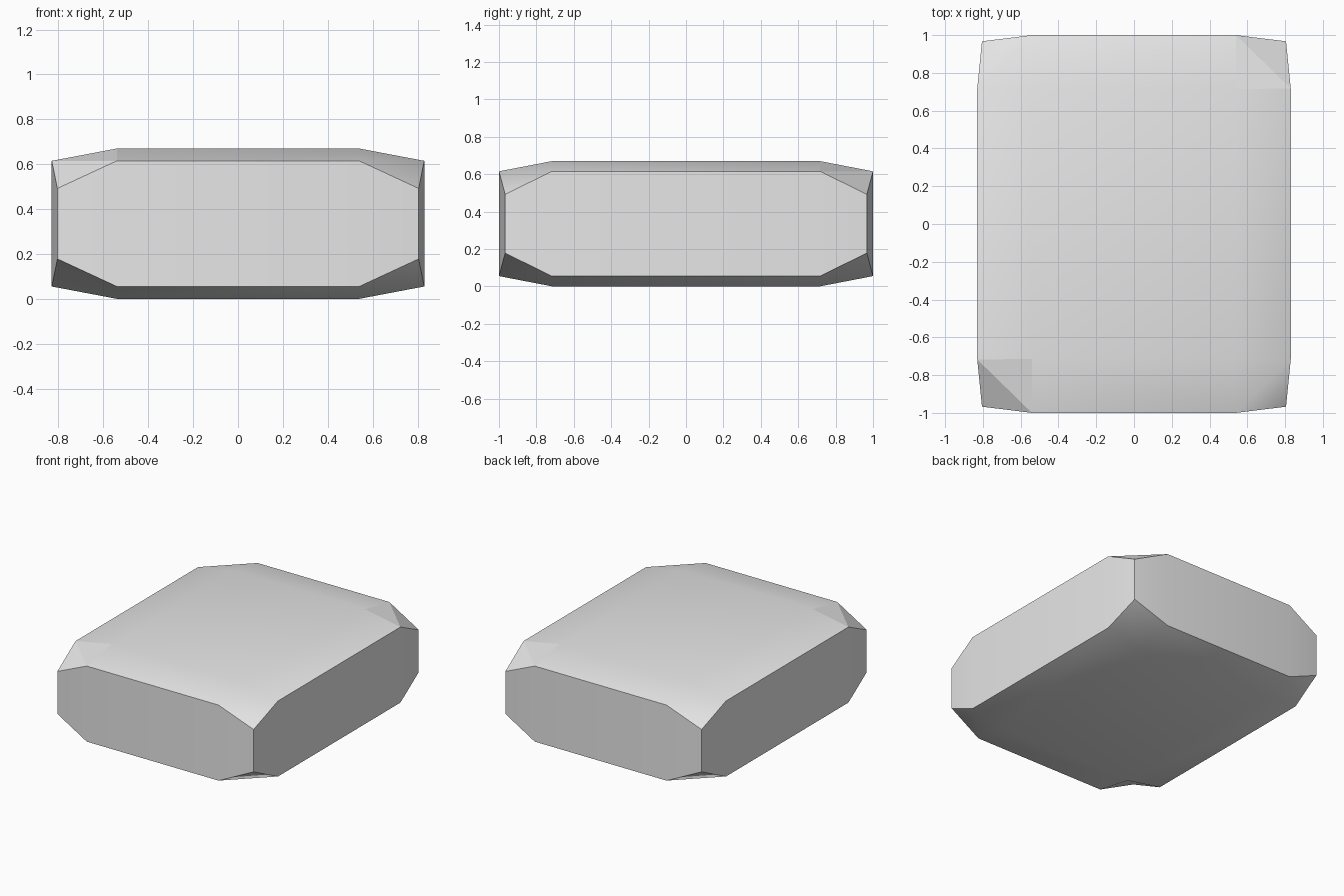
import bpy, bmesh, math

default = bpy.data.objects.get("Cube")
if default:
    bpy.data.objects.remove(default, do_unlink=True)

# Plain grey material
grey = bpy.data.materials.new("light_grey")
grey.use_nodes = True
colour = (0.8, 0.8, 0.8, 1)
grey.diffuse_color = colour
grey.node_tree.nodes["Principled BSDF"].inputs["Base Color"].default_value = colour

# Points around one corner, measured from the block's centre
MID = 0.335
CORNER = {
    "cap": (0.54, 0.715, 0.335),    # flat top or bottom
    "front": (0.54, 1.0, 0.28),     # front or back rim
    "side": (0.83, 0.717, 0.28),    # left or right rim
    "tip": (0.805, 0.967, 0.157),   # pulled-in corner
}
SIGNS = (-1, 1)

bm = bmesh.new()
v = {}
for sx in SIGNS:
    for sy in SIGNS:
        for sz in SIGNS:
            for name, (x, y, z) in CORNER.items():
                v[name, sx, sy, sz] = bm.verts.new((sx * x, sy * y, MID + sz * z))


def face(*keys, smooth=True):
    f = bm.faces.new([v[k] for k in keys])
    f.smooth = smooth


# Top and bottom caps with their sloping borders
for z in SIGNS:
    face(*[("cap", x, y, z) for x, y in ((-1, -1), (1, -1), (1, 1), (-1, 1))])
    for s in SIGNS:
        face(("cap", -1, s, z), ("cap", 1, s, z), ("front", 1, s, z), ("front", -1, s, z))
        face(("cap", s, -1, z), ("cap", s, 1, z), ("side", s, 1, z), ("side", s, -1, z))

# Upright walls
for s in SIGNS:
    face(*[("front", x, s, z) for x, z in ((-1, -1), (1, -1), (1, 1), (-1, 1))])
    face(*[("side", s, y, z) for y, z in ((-1, -1), (1, -1), (1, 1), (-1, 1))])
    for t in SIGNS:
        for wall in ("front", "side"):
            face((wall, s, t, -1), ("tip", s, t, -1), ("tip", s, t, 1), (wall, s, t, 1))

# Folded corners
for x in SIGNS:
    for y in SIGNS:
        for z in SIGNS:
            cap, front, side, tip = [(n, x, y, z) for n in CORNER]
            if z < 0 and x == y:
                face(cap, front, tip)
                face(cap, tip, side)
            else:
                face(cap, front, side)
                face(front, tip, side)

bmesh.ops.recalc_face_normals(bm, faces=bm.faces)
mesh = bpy.data.meshes.new("bevelled_block")
bm.to_mesh(mesh)
bm.free()
mesh.materials.append(grey)

block = bpy.data.objects.new("bevelled_block", mesh)
bpy.context.collection.objects.link(block)
bpy.ops.object.select_all(action="DESELECT")
block.select_set(True)
bpy.context.view_layer.objects.active = block
bpy.ops.object.shade_smooth_by_angle(angle=math.radians(30))

# Two opposite top corners stay faceted
for p in mesh.polygons:
    c = p.center
    if len(p.vertices) == 3 and c.z > MID and c.x * c.y > 0:
        p.use_smooth = False
